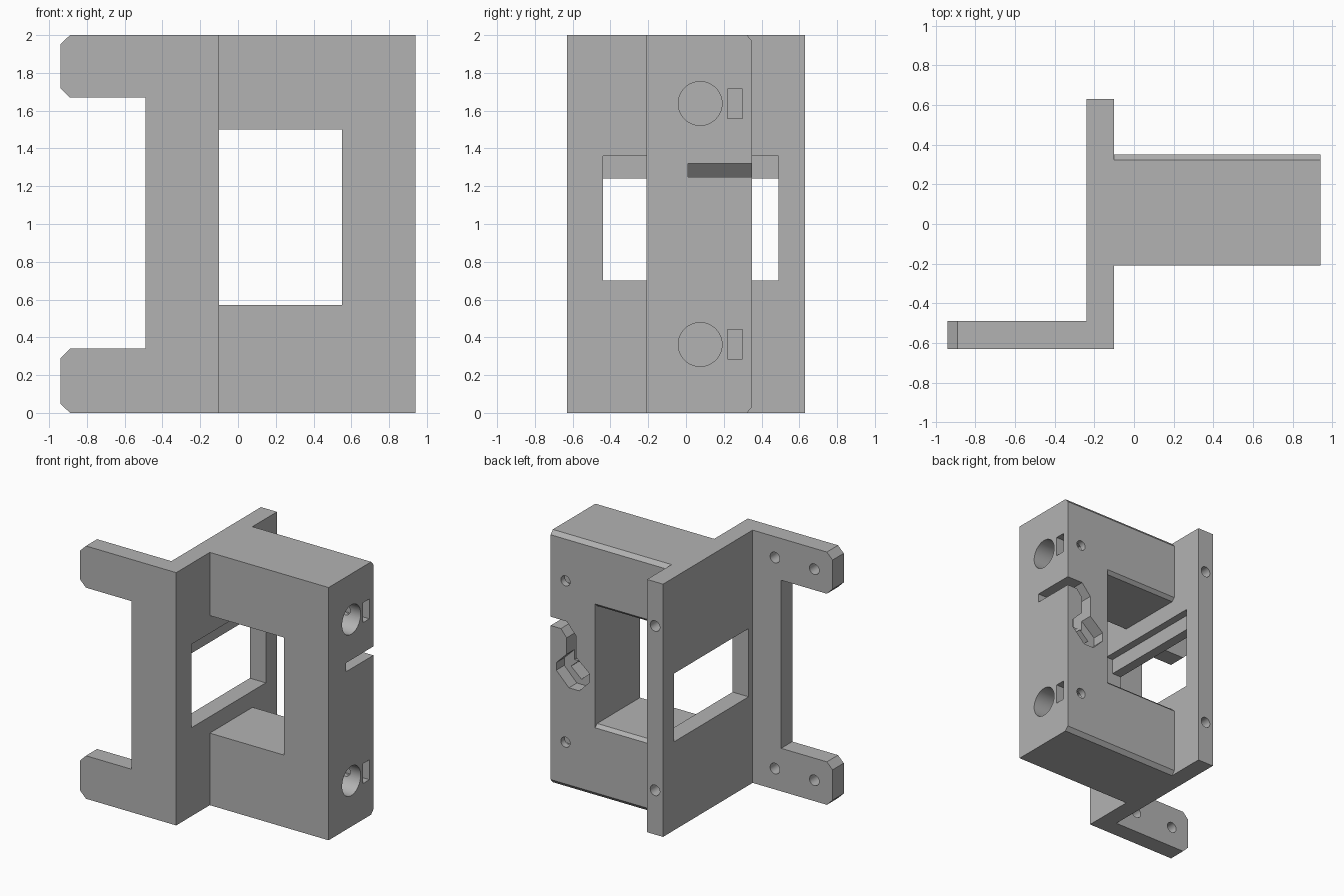
import bpy, bmesh, math
from mathutils import Vector

cube = bpy.data.objects.get("Cube")
if cube:
    bpy.data.objects.remove(cube, do_unlink=True)

HEIGHT = 2.0
ORDER = {"X": lambda u, v, w: (w, u, v),
         "Y": lambda u, v, w: (u, w, v),
         "Z": lambda u, v, w: (u, v, w)}


def prism(name, axis, profile, start, end):
    """Extrude a closed profile along an axis."""
    place = ORDER[axis]
    bm = bmesh.new()
    face = bm.faces.new([bm.verts.new(place(u, v, start)) for u, v in profile])
    moved = bmesh.ops.extrude_face_region(bm, geom=[face])["geom"]
    bmesh.ops.translate(bm, vec=Vector(place(0, 0, end - start)),
                        verts=[g for g in moved if isinstance(g, bmesh.types.BMVert)])
    bmesh.ops.recalc_face_normals(bm, faces=bm.faces)
    mesh = bpy.data.meshes.new(name)
    bm.to_mesh(mesh)
    bm.free()
    obj = bpy.data.objects.new(name, mesh)
    bpy.context.collection.objects.link(obj)
    return obj


def rect(u0, u1, v0, v1):
    return [(u0, v0), (u1, v0), (u1, v1), (u0, v1)]


def circle(u, v, r, n=32):
    return [(u + r * math.cos(2 * math.pi * i / n),
             v + r * math.sin(2 * math.pi * i / n)) for i in range(n)]


# Body: mounting flange, upright plate and holder block in one plan outline
body = prism("bracket_body", "Z",
             [(-.94, -.63), (-.10, -.63), (-.10, -.21), (.94, -.21), (.94, .35),
              (-.10, .35), (-.10, .63), (-.24, .63), (-.24, -.49), (-.94, -.49)],
             0, HEIGHT)
cutters = []


def cut(name, axis, profile, start, end):
    cutters.append(prism(name, axis, profile, start, end))


# Flange gap that leaves two arms with bevelled tips
cut("arm_gap", "Y", [(-.49, .34), (-.89, .34), (-1.0, .23),
                     (-1.0, 1.78), (-.89, 1.67), (-.49, 1.67)], -.7, -.4)

# Block window with bevelled back edges
cut("block_window", "X", [(-.3, .57), (.325, .57), (.35, .545), (.4, .545),
                          (.4, 1.525), (.35, 1.525), (.325, 1.5), (-.3, 1.5)], -.10, .55)

# Plate window with a shallow step along its top
cut("plate_window", "X", rect(-.44, .49, .70, 1.24), -.3, 0)
cut("plate_step", "X", rect(-.44, .49, 1.2, 1.36), -.16, .02)

# Features repeated at the top and bottom
for side, flip in (("bottom", False), ("top", True)):
    def z(h):
        return HEIGHT - h if flip else h
    cut(side + "_tip_bevel", "Y",
        [(-.87, z(-.02)), (-1.0, z(-.02)), (-1.0, z(.11))], -.7, -.4)
    cut(side + "_block_bevel", "X",
        [(.305, z(-.02)), (.38, z(-.02)), (.38, z(.066))], -.10, 1.0)
    cut(side + "_rod_hole", "X", circle(.075, z(.362), .116, 48), .0, 1.0)
    cut(side + "_nut_slot", "X", rect(.22, .30, z(.285), z(.442)), .72, 1.0)
    cut(side + "_clamp_hole", "Y", circle(.81, z(.362), .04), .1, .4)
    cut(side + "_edge_hole", "Y", circle(-.17, z(.35), .042), .35, .7)
    for i, x in enumerate((-.435, -.78)):
        cut(f"{side}_arm_hole_{i}", "Y", circle(x, z(.165), .042), -.59, -.4)

# Wire channel bending down into a tilted sensor pocket
cut("wire_channel", "Y", [(1.0, 1.25), (.85, 1.25), (.80, 1.19), (.80, .98), (.72, .98),
                          (.72, 1.23), (.80, 1.32), (1.0, 1.32)], .01, .4)
cut("sensor_pocket", "Y", [(.72, 1.06), (.60, .96), (.60, .89), (.69, .80),
                           (.78, .80), (.89, .91), (.89, .97), (.80, 1.06)], .25, .4)
cut("sensor_recess", "Y", [(.75, .99), (.66, .91), (.74, .84), (.83, .92)], .12, .3)

# Apply all cuts
for c in cutters:
    c.hide_render = True
    mod = body.modifiers.new(c.name, "BOOLEAN")
    mod.operation = "DIFFERENCE"
    mod.solver = "EXACT"
    mod.object = c
bpy.context.view_layer.update()
graph = bpy.context.evaluated_depsgraph_get()
result = bpy.data.meshes.new_from_object(body.evaluated_get(graph))
body.modifiers.clear()
body.data = result
for c in cutters:
    bpy.data.objects.remove(c, do_unlink=True)

# Material
grey = bpy.data.materials.new("plain_grey")
grey.use_nodes = True
colour = (.45, .45, .45, 1)
grey.diffuse_color = colour
grey.node_tree.nodes["Principled BSDF"].inputs["Base Color"].default_value = colour
body.data.materials.clear()
body.data.materials.append(grey)

bpy.ops.object.select_all(action="DESELECT")
body.select_set(True)
bpy.context.view_layer.objects.active = body
bpy.ops.object.shade_smooth_by_angle(angle=math.radians(25))
